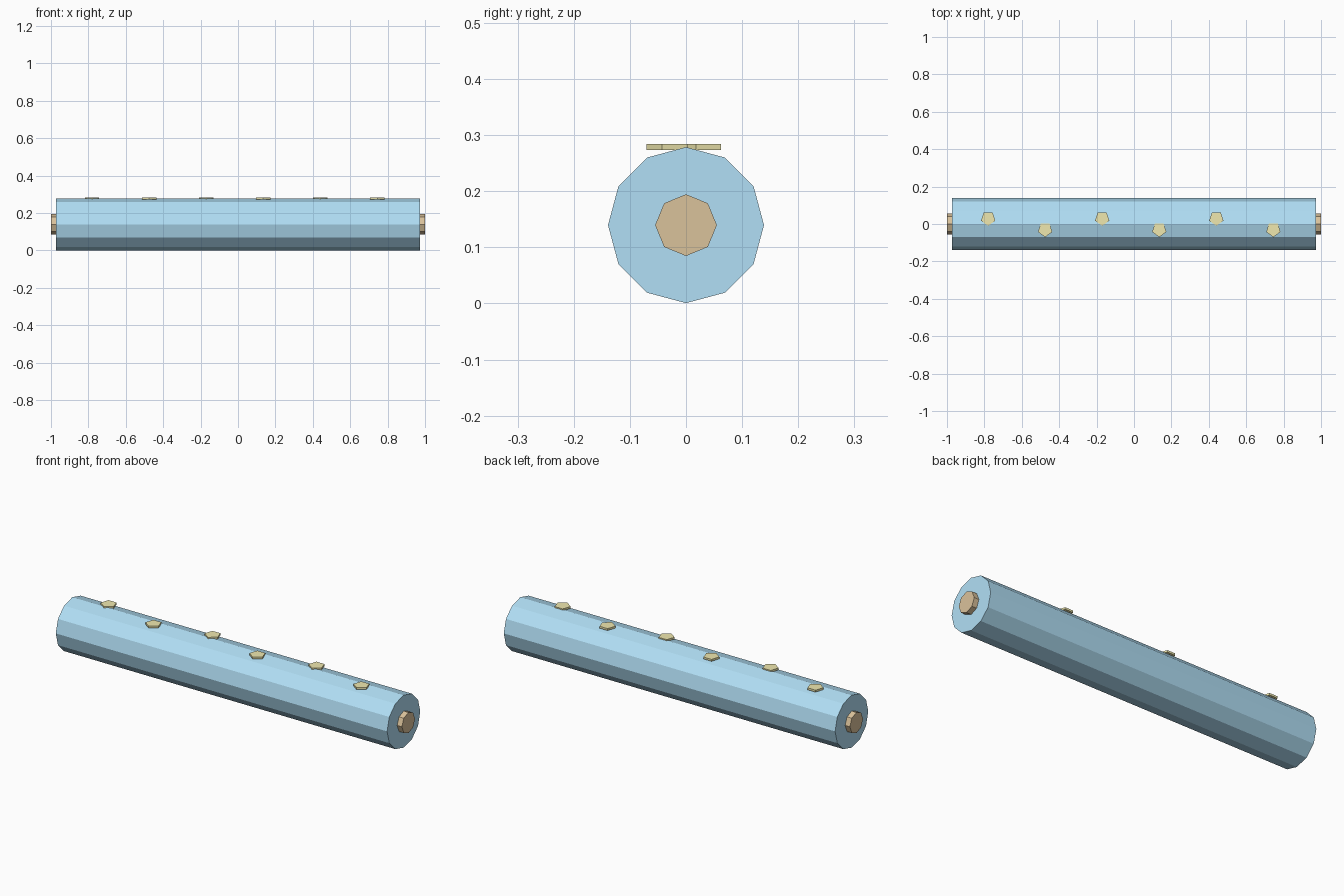
import bpy
from math import sin, cos, pi

if "Cube" in bpy.data.objects:
    bpy.data.objects.remove(bpy.data.objects["Cube"])


def material(name, color):
    m = bpy.data.materials.new(name)
    m.diffuse_color = (*color, 1)
    m.use_nodes = True
    m.node_tree.nodes["Principled BSDF"].inputs["Base Color"].default_value = m.diffuse_color
    return m


def prism(name, sides, radius, start, end, place, mat, phase):
    """Flat-faced prism; place(a, b, t) maps section coords and axis to xyz."""
    verts = []
    for t in (start, end):
        for i in range(sides):
            ang = phase + 2 * pi * i / sides
            verts.append(place(radius * cos(ang), radius * sin(ang), t))
    n = sides
    faces = [tuple(reversed(range(n))), tuple(range(n, 2 * n))]
    faces += [(i, (i + 1) % n, n + (i + 1) % n, n + i) for i in range(n)]
    mesh = bpy.data.meshes.new(name)
    mesh.from_pydata(verts, [], faces)
    mesh.materials.append(mat)
    obj = bpy.data.objects.new(name, mesh)
    bpy.context.collection.objects.link(obj)
    return obj


blue = material("blue", (0.44, 0.74, 0.92))
brown = material("brown", (0.70, 0.54, 0.33))
yellow = material("yellow", (0.87, 0.81, 0.43))

AXIS_Z = 0.1395


def along_x(a, b, t):
    return (t, a, AXIS_Z + b)


# Twelve-sided roll and the eight-sided core sticking out of both ends
prism("roll", 12, 0.139, -0.972, 0.972, along_x, blue, pi / 2)
prism("core", 8, 0.055, -1.0, 1.0, along_x, brown, pi / 2)

# Pentagonal spots zigzagging along the top ridge
for i in range(6):
    x = -0.78 + 0.305 * i
    y = 0.03 if i % 2 == 0 else -0.03
    prism(f"spot_{i + 1}", 5, 0.04, 0.2735, 0.2840,
          lambda a, b, t: (x + a, y + b, t), yellow, -pi / 2)
